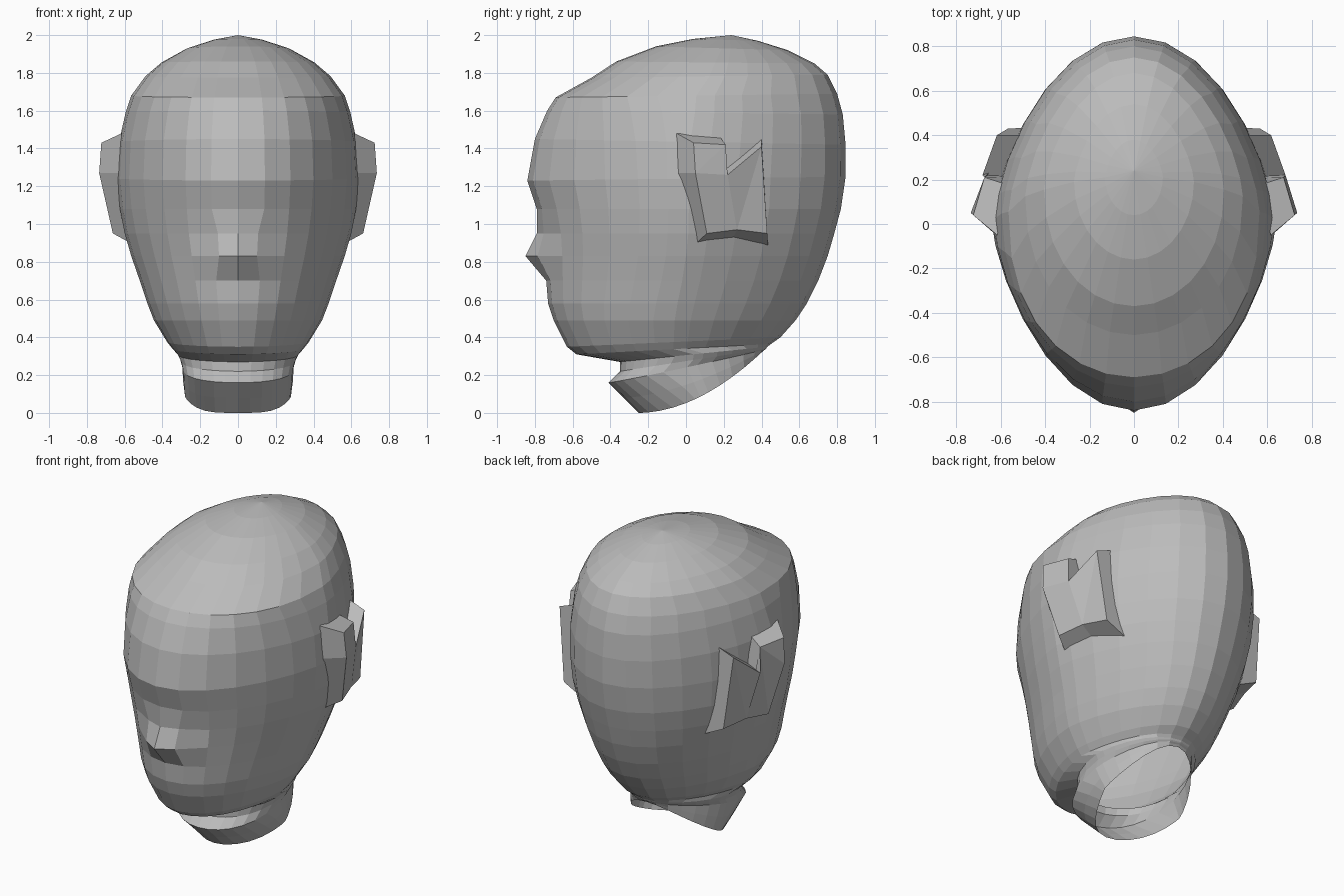
import bpy, bmesh
from math import sin, cos, pi, copysign

cube = bpy.data.objects.get("Cube")
if cube:
    bpy.data.objects.remove(cube, do_unlink=True)

SEGMENTS = 28

grey = bpy.data.materials.new("clay_grey")
grey.use_nodes = True
grey.diffuse_color = (0.5, 0.5, 0.5, 1)
grey.node_tree.nodes["Principled BSDF"].inputs["Base Color"].default_value = (0.5, 0.5, 0.5, 1)


def finish(name, bm):
    bmesh.ops.recalc_face_normals(bm, faces=bm.faces)
    mesh = bpy.data.meshes.new(name)
    bm.to_mesh(mesh)
    bm.free()
    mesh.materials.append(grey)
    obj = bpy.data.objects.new(name, mesh)
    bpy.context.collection.objects.link(obj)


def ring_points(front_y, front_z, back_y, back_z, width, point, nose=0, sag=1):
    """Egg-shaped tilted ring: point sharpens the front, nose pulls its middle
    forward, sag bends the tilt downwards."""
    mid, half = (front_y + back_y) / 2, (back_y - front_y) / 2
    for i in range(SEGMENTS):
        a = 2 * pi * i / SEGMENTS
        c = -cos(a)
        s = copysign(abs(c) ** (point if c < 0 else 1.35), c)
        x, y = width * sin(a), mid + half * s
        z = front_z + (back_z - front_z) * ((s + 1) / 2) ** sag
        step = min(i, SEGMENTS - i)
        if nose and step < 2:
            y -= nose * (0.6 if step else 1)
            x *= 0.8
        yield x, y, z


def bridge(bm, a, b):
    n = len(a)
    for i in range(n):
        j = (i + 1) % n
        bm.faces.new((a[i], a[j], b[j], b[i]))


# Head: one open-bottomed loft from the throat rim to the crown
THROAT = [
    (-0.25, 0.00, 0.40, 0.32, 0.28, 1.7, 0, 1.9),
    (-0.33, 0.08, 0.41, 0.33, 0.29, 1.2, 0, 1.6),
    (-0.41, 0.16, 0.42, 0.335, 0.295, 0.8, 0, 1.1),
    (-0.35, 0.22, 0.425, 0.34, 0.305, 0.8),
    (-0.35, 0.27, 0.43, 0.35, 0.32, 0.9),
]
FACE = [
    (-0.58, 0.31, 0.45, 0.365, 0.345, 1.15),
    (-0.63, 0.35, 0.50, 0.40, 0.375, 1.15),
    (-0.70, 0.49, 0.58, 0.49, 0.445, 1.15),
    (-0.73, 0.58, 0.64, 0.58, 0.48, 1.2),
    (-0.74, 0.70, 0.70, 0.70, 0.52, 1.25),
    (-0.75, 0.83, 0.75, 0.83, 0.565, 1.3, 0.10),
    (-0.76, 0.95, 0.785, 0.95, 0.60, 1.3, 0.03),
    (-0.79, 1.08, 0.82, 1.08, 0.625, 1.35),
    (-0.84, 1.23, 0.845, 1.25, 0.64, 1.42),
    (-0.80, 1.45, 0.845, 1.42, 0.63, 1.25),
    (-0.735, 1.60, 0.83, 1.58, 0.595, 1.0),
]
CROWN = [
    (-0.69, 1.67, 0.80, 1.69, 0.565, 0.85),
    (-0.50, 1.775, 0.75, 1.79, 0.49, 0.9),
    (-0.37, 1.86, 0.68, 1.85, 0.405, 0.95),
    (-0.16, 1.94, 0.54, 1.92, 0.27, 1.0),
    (0.04, 1.98, 0.38, 1.97, 0.13, 1.0),
]
bm = bmesh.new()
loops = [[bm.verts.new(p) for p in ring_points(*r)] for r in THROAT + FACE + CROWN]
for lower, upper in zip(loops, loops[1:]):
    bridge(bm, lower, upper)
tip = bm.verts.new((0, 0.24, 2.0))
for i in range(SEGMENTS):
    bm.faces.new((loops[-1][i], loops[-1][(i + 1) % SEGMENTS], tip))
finish("head", bm)

# Ears: notched plates raised from the side of the head
RIM = [(0.04, 1.43), (0.21, 1.42), (0.22, 1.26), (0.40, 1.41),
       (0.43, 0.95), (0.27, 0.97), (0.11, 0.95), (0.05, 1.27)]
BASE = [(-0.05, 1.48), (0.17, 1.475), (0.215, 1.31), (0.40, 1.46),
        (0.435, 0.88), (0.24, 0.905), (0.04, 0.885), (-0.04, 1.27)]


def ear_x(y, z):
    drop = 0.17 * (1.27 - z) if z < 1.27 else 0.09 * (z - 1.27)
    return 0.735 - 0.3 * (y - 0.05) - drop


for side, label in ((1, "left_ear"), (-1, "right_ear")):
    bm = bmesh.new()
    outer = [bm.verts.new((side * ear_x(y, z), y, z)) for y, z in RIM]
    inner = [bm.verts.new((side * (ear_x(y, z) - 0.13), y, z)) for y, z in BASE]
    bridge(bm, outer, inner)
    bmesh.ops.triangulate(bm, faces=[bm.faces.new(outer)])
    finish(label, bm)
